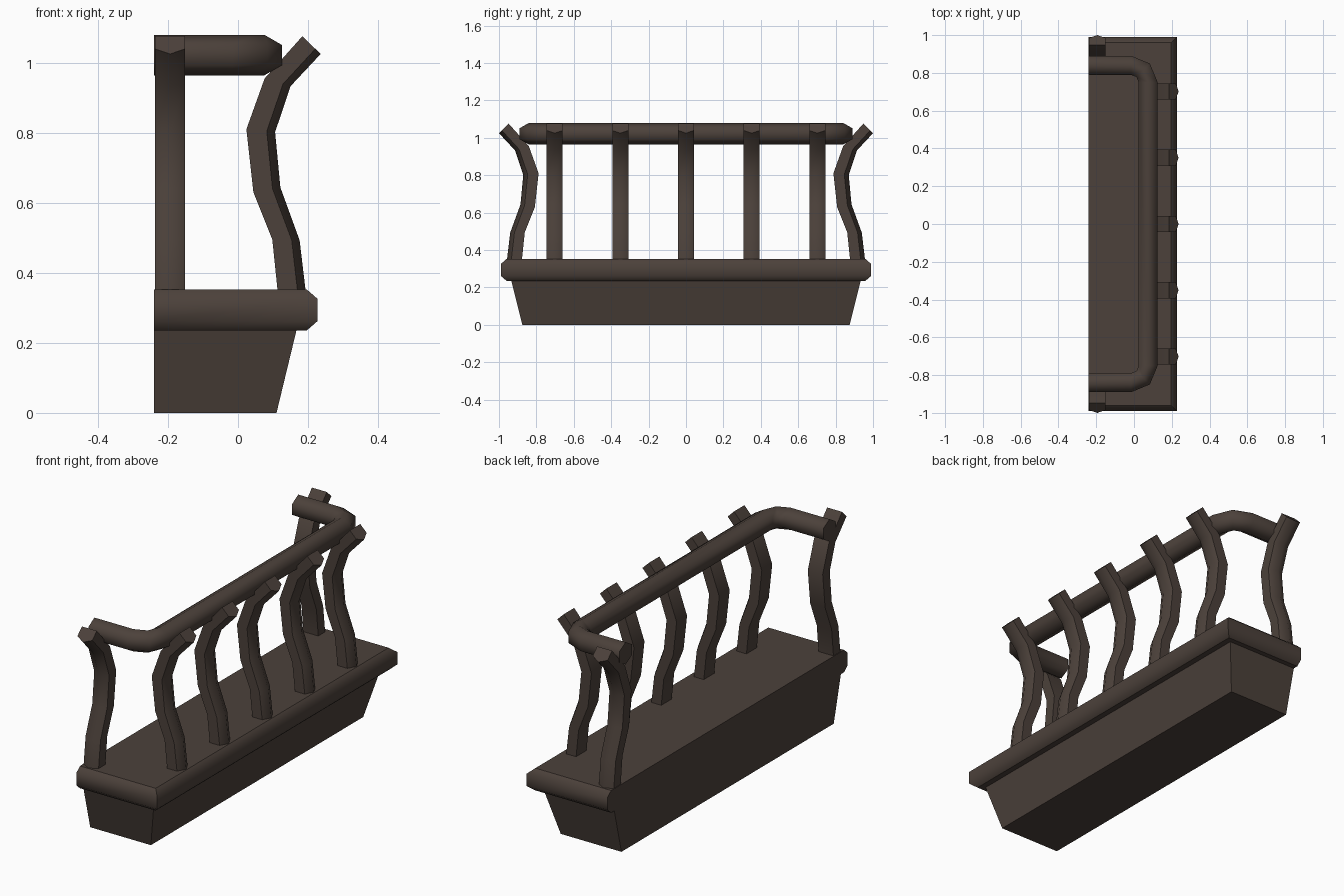
import bpy, bmesh, math
from mathutils import Vector

cube = bpy.data.objects.get("Cube")
if cube:
    bpy.data.objects.remove(cube, do_unlink=True)

COLOUR = (0.072, 0.053, 0.043, 1)
wood = bpy.data.materials.new("dark brown wood")
wood.use_nodes = True
wood.diffuse_color = COLOUR
bsdf = next(n for n in wood.node_tree.nodes if n.type == 'BSDF_PRINCIPLED')
bsdf.inputs["Base Color"].default_value = COLOUR
bsdf.inputs["Roughness"].default_value = 0.8


def skin(name, rings, smooth_angle):
    """Bridge equal-sized closed rings, cap both ends, shade by angle."""
    bm = bmesh.new()
    loops = [[bm.verts.new(p) for p in ring] for ring in rings]
    n = len(loops[0])
    for a, b in zip(loops, loops[1:]):
        for i in range(n):
            j = (i + 1) % n
            bm.faces.new((a[i], a[j], b[j], b[i]))
    bm.faces.new(loops[0])
    bm.faces.new(loops[-1])
    bmesh.ops.recalc_face_normals(bm, faces=bm.faces[:])
    mesh = bpy.data.meshes.new(name)
    bm.to_mesh(mesh)
    bm.free()
    mesh.materials.append(wood)
    obj = bpy.data.objects.new(name, mesh)
    bpy.context.collection.objects.link(obj)
    if smooth_angle:
        bpy.ops.object.select_all(action='DESELECT')
        obj.select_set(True)
        bpy.context.view_layer.objects.active = obj
        bpy.ops.object.shade_smooth_by_angle(angle=math.radians(smooth_angle))
    return obj


BACK = -0.24


def slab_ring(x, y, z):
    return [(BACK, -y, z), (x, -y, z), (x, y, z), (BACK, y, z)]


# Tapered base, flat against the wall side
skin("balcony_base", [slab_ring(0.11, 0.875, 0), slab_ring(0.168, 0.935, 0.24)], 0)

# Floor slab with a chamfered, softly shaded rim
rim = skin("floor_rim", [slab_ring(0.197, 0.96, 0.236), slab_ring(0.227, 0.99, 0.262),
                         slab_ring(0.227, 0.99, 0.326), slab_ring(0.197, 0.96, 0.352)], 52)
for face in rim.data.polygons:
    if abs(face.normal.z) > 0.95 or face.normal.x < -0.9:
        face.use_smooth = False

# Bent balusters: inner and outer outline as (outward, height)
INNER = [(0.115, 0.30), (0.113, 0.35), (0.098, 0.495), (0.044, 0.63),
         (0.024, 0.81), (0.076, 0.955), (0.184, 1.076)]
OUTER = [(0.196, 0.30), (0.193, 0.35), (0.176, 0.493), (0.121, 0.644),
         (0.106, 0.802), (0.150, 0.933), (0.236, 1.025)]
HALF = 0.043


def baluster(name, place):
    """Five-sided bar with an outward ridge; place maps (outward, sideways, height)."""
    rings = []
    for a, b in zip(INNER, OUTER):
        a, b = Vector(a), Vector(b)
        m = a.lerp(b, 0.71)
        outline = [(a, -HALF), (m, -HALF), (b, 0), (m, HALF), (a, HALF)]
        rings.append([place(p.x, s, p.y) for p, s in outline])
    skin(name, rings, 60)


for i in range(5):
    centre = (i - 2) * 0.351
    baluster(f"front_baluster_{i + 1}", lambda o, s, z: (o, centre + s, z))
for side, sign in (("left", 1), ("right", -1)):
    baluster(f"{side}_end_baluster",
             lambda o, s, z: (-0.194 + s, sign * (o + 0.764), z))

# Six-sided handrail swept round two corners: (x, y, outward angle)
BEND = 0.09
half_path = [(BACK, 0.84, 90)]
for angle in (90, 45, 0):
    t = math.radians(angle)
    half_path.append((-0.015 + BEND * math.cos(t), 0.75 + BEND * math.sin(t), angle))
path = half_path + [(x, -y, -a) for x, y, a in reversed(half_path)]
rings = []
for x, y, a in path:
    out = Vector((math.cos(math.radians(a)), math.sin(math.radians(a)), 0))
    ring = []
    for k in range(6):
        t = math.radians(60 * k)
        ring.append(Vector((x, y, 1.022)) + 0.058 * (out * math.sin(t) + Vector((0, 0, math.cos(t)))))
    rings.append(ring)
skin("handrail", rings, 65)
